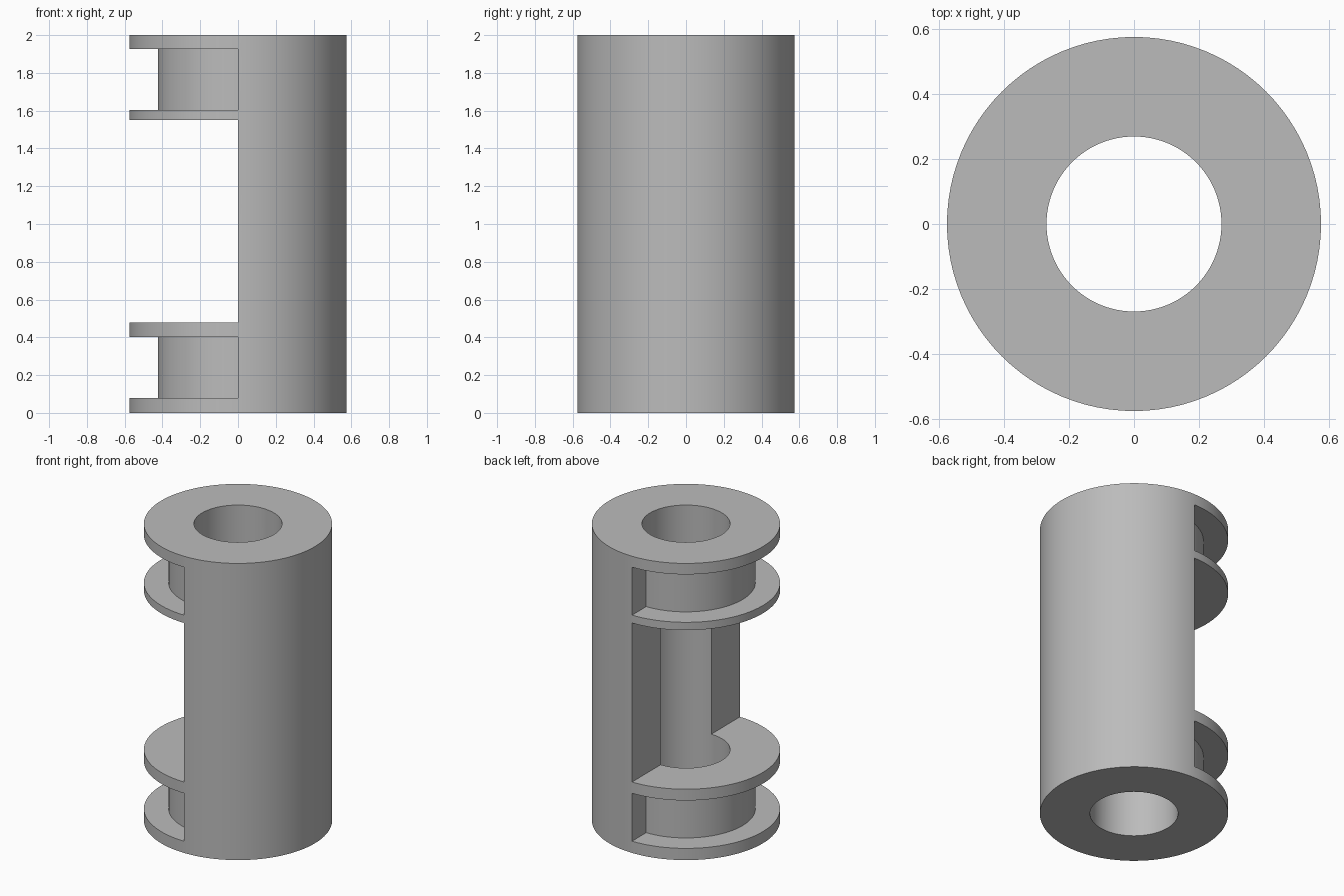
import bpy
import math

SEGMENTS = 96
OUTER, INNER, GROOVE = 0.575, 0.269, 0.424

cube = bpy.data.objects.get("Cube")
if cube:
    bpy.data.objects.remove(cube, do_unlink=True)

grey = bpy.data.materials.new("plain grey")
grey.use_nodes = True
colour = (0.5, 0.5, 0.5, 1)
grey.diffuse_color = colour
grey.node_tree.nodes["Principled BSDF"].inputs["Base Color"].default_value = colour


def half_points(radius, reverse=False):
    """Points of a half circle on the -x side."""
    steps = SEGMENTS // 2
    pts = [(radius * math.cos(math.pi / 2 + math.pi * i / steps),
            radius * math.sin(math.pi / 2 + math.pi * i / steps))
           for i in range(steps + 1)]
    # The ends lie exactly on the dividing plane
    pts[0], pts[-1] = (0, radius), (0, -radius)
    return pts[::-1] if reverse else pts


def circle_points(radius):
    return [(radius * math.cos(2 * math.pi * i / SEGMENTS),
             radius * math.sin(2 * math.pi * i / SEGMENTS))
            for i in range(SEGMENTS)]


def prism(name, outline, bottom, top):
    """Extrude a counter-clockwise outline between two heights."""
    n = len(outline)
    verts = [(x, y, z) for z in (bottom, top) for x, y in outline]
    faces = [tuple(reversed(range(n))), tuple(range(n, 2 * n))]
    faces += [(i, (i + 1) % n, (i + 1) % n + n, i + n) for i in range(n)]
    mesh = bpy.data.meshes.new(name)
    mesh.from_pydata(verts, [], faces)
    mesh.materials.append(grey)
    obj = bpy.data.objects.new(name, mesh)
    bpy.context.collection.objects.link(obj)
    return obj


def cut(target, cutter):
    """Subtract the cutter from the target, then discard the cutter."""
    cutter.hide_render = True
    mod = target.modifiers.new("cut", "BOOLEAN")
    mod.operation, mod.solver, mod.object = "DIFFERENCE", "EXACT", cutter
    bpy.context.view_layer.objects.active = target
    bpy.ops.object.modifier_apply(modifier=mod.name)
    bpy.data.objects.remove(cutter, do_unlink=True)


# Cylindrical body with a bore through it
body = prism("slotted_sleeve", circle_points(OUTER), 0, 2)
cut(body, prism("bore_cutter", circle_points(INNER), -0.1, 2.1))

# Large half-round window in the middle
cut(body, prism("window_cutter", half_points(OUTER + 0.1), 0.478, 1.55))

# Half-round grooves between the flanges at both ends
for bottom, top in ((0.079, 0.402), (1.603, 1.926)):
    outline = half_points(OUTER + 0.1) + half_points(GROOVE, reverse=True)
    cut(body, prism("groove_cutter", outline, bottom, top))

# Smooth round walls with crisp edges
bpy.ops.object.select_all(action="DESELECT")
body.select_set(True)
bpy.context.view_layer.objects.active = body
bpy.ops.object.shade_smooth_by_angle(angle=math.radians(30))
